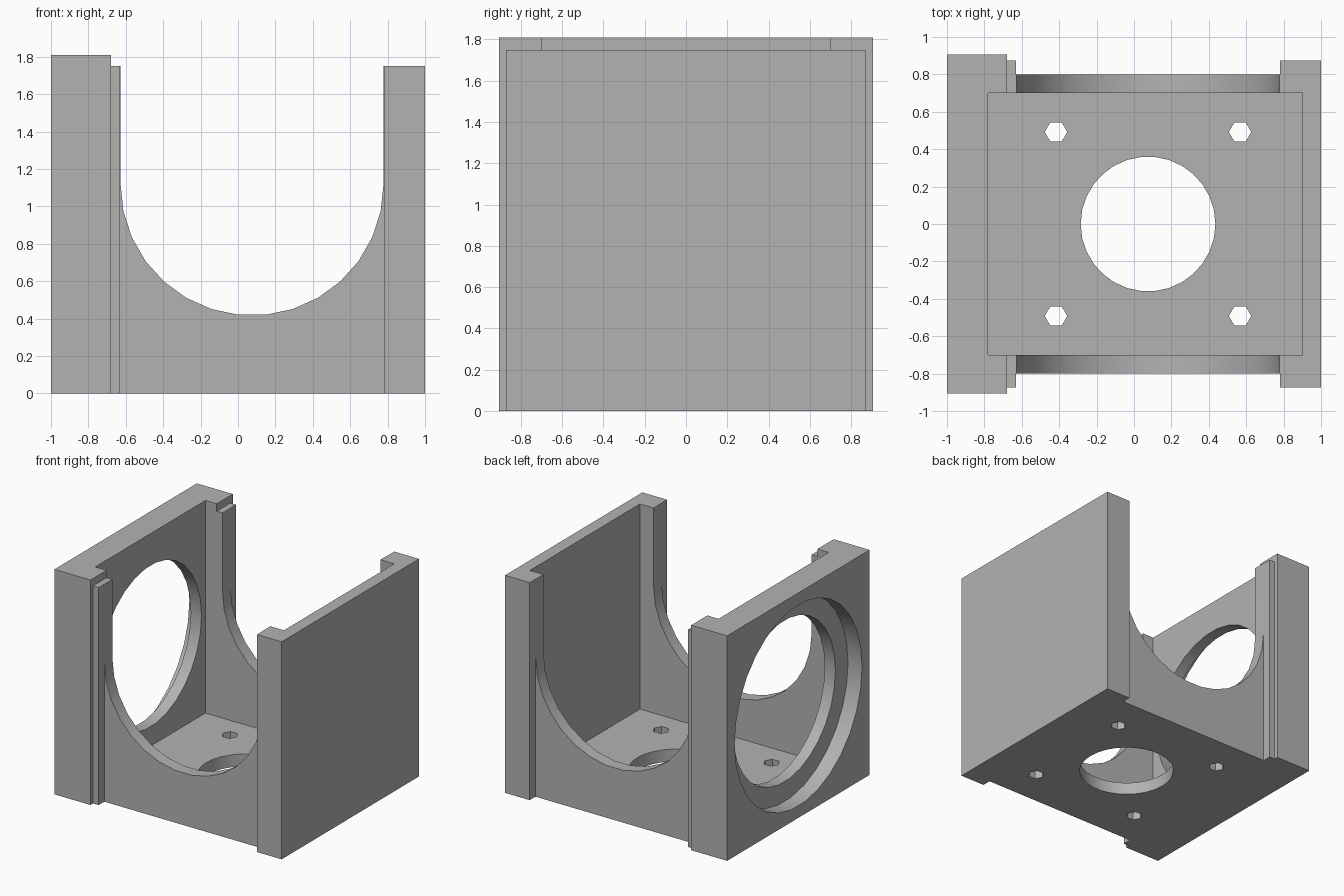
import bpy
import bmesh
from math import cos, sin, pi
from mathutils import Matrix, Vector

cube = bpy.data.objects.get("Cube")
if cube:
    bpy.data.objects.remove(cube, do_unlink=True)

grey = bpy.data.materials.new("plain grey")
grey.use_nodes = True
colour = (0.45, 0.45, 0.45, 1)
grey.diffuse_color = colour
grey.node_tree.nodes["Principled BSDF"].inputs["Base Color"].default_value = colour


def prism(name, outline, low, high, turn=Matrix()):
    """Extrude a 2D outline from low to high along z, then turn it."""
    bm = bmesh.new()
    face = bm.faces.new([bm.verts.new((u, v, low)) for u, v in outline])
    extruded = bmesh.ops.extrude_face_region(bm, geom=[face])["geom"]
    moved = [g for g in extruded if isinstance(g, bmesh.types.BMVert)]
    bmesh.ops.translate(bm, verts=moved, vec=Vector((0, 0, high - low)))
    bm.transform(turn)
    bmesh.ops.recalc_face_normals(bm, faces=bm.faces)
    mesh = bpy.data.meshes.new(name)
    bm.to_mesh(mesh)
    bm.free()
    mesh.materials.append(grey)
    obj = bpy.data.objects.new(name, mesh)
    bpy.context.collection.objects.link(obj)
    return obj


def arc(cx, cy, r, n, start=0, count=None):
    steps = range(n if count is None else count)
    return [(cx + r * cos(start + 2 * pi * i / n),
             cy + r * sin(start + 2 * pi * i / n)) for i in steps]


def rect(x0, x1, y0, y1):
    return [(x0, y0), (x1, y0), (x1, y1), (x0, y1)]


# Outline of the housing, mirrored front to back
half = [(-1, 0.905), (-0.68, 0.905), (-0.68, 0.873), (-0.63, 0.873),
        (-0.63, 0.8), (0.78, 0.8), (0.78, 0.873), (1, 0.873)]
outline = half + [(x, -y) for x, y in reversed(half)]
housing = prism("motor_housing", outline, 0, 1.81)

along_x = Matrix(((0, 0, 1, 0), (1, 0, 0, 0), (0, 1, 0, 0), (0, 0, 0, 1)))
along_y = Matrix(((1, 0, 0, 0), (0, 0, -1, 0), (0, 1, 0, 0), (0, 0, 0, 1)))
mid_x, bore_z, pitch = 0.075, 0.905, 0.492

# Lower rim, inner cavity and U shaped openings
cutters = [
    prism("rim_cutter", rect(-0.68, 1.5, -1.5, 1.5), 1.75, 2.5),
    prism("cavity_cutter", rect(-0.78, 0.9, -0.7, 0.7), 0.1, 2.6),
    prism("u_cutter", arc(mid_x, 1.12, 0.703, 30, pi, 16)
          + [(mid_x + 0.703, 2.7), (mid_x - 0.703, 2.7)], -1.2, 1.2, along_y),
    # Bearing seat and bore in the tall wall
    prism("seat_cutter", arc(0, bore_z, 0.81, 30), -1.3, -0.875, along_x),
    prism("bore_cutter", arc(0, bore_z, 0.65, 30), -1.4, -0.7, along_x),
    # Centre hole in the floor
    prism("centre_cutter", arc(mid_x, 0, 0.36, 30), -0.3, 0.3),
]
# Four screw holes
for sx in (-1, 1):
    for sy in (-1, 1):
        cutters.append(prism("screw_cutter", arc(
            mid_x + sx * pitch, sy * pitch, 0.06, 6), -0.3, 0.3))

bpy.ops.object.select_all(action="DESELECT")
bpy.context.view_layer.objects.active = housing
housing.select_set(True)
for cutter in cutters:
    cutter.hide_render = True
    mod = housing.modifiers.new(cutter.name, "BOOLEAN")
    mod.operation = "DIFFERENCE"
    mod.solver = "EXACT"
    mod.object = cutter
    bpy.ops.object.modifier_apply(modifier=mod.name)
    bpy.data.objects.remove(cutter, do_unlink=True)

bpy.ops.object.shade_smooth_by_angle()
